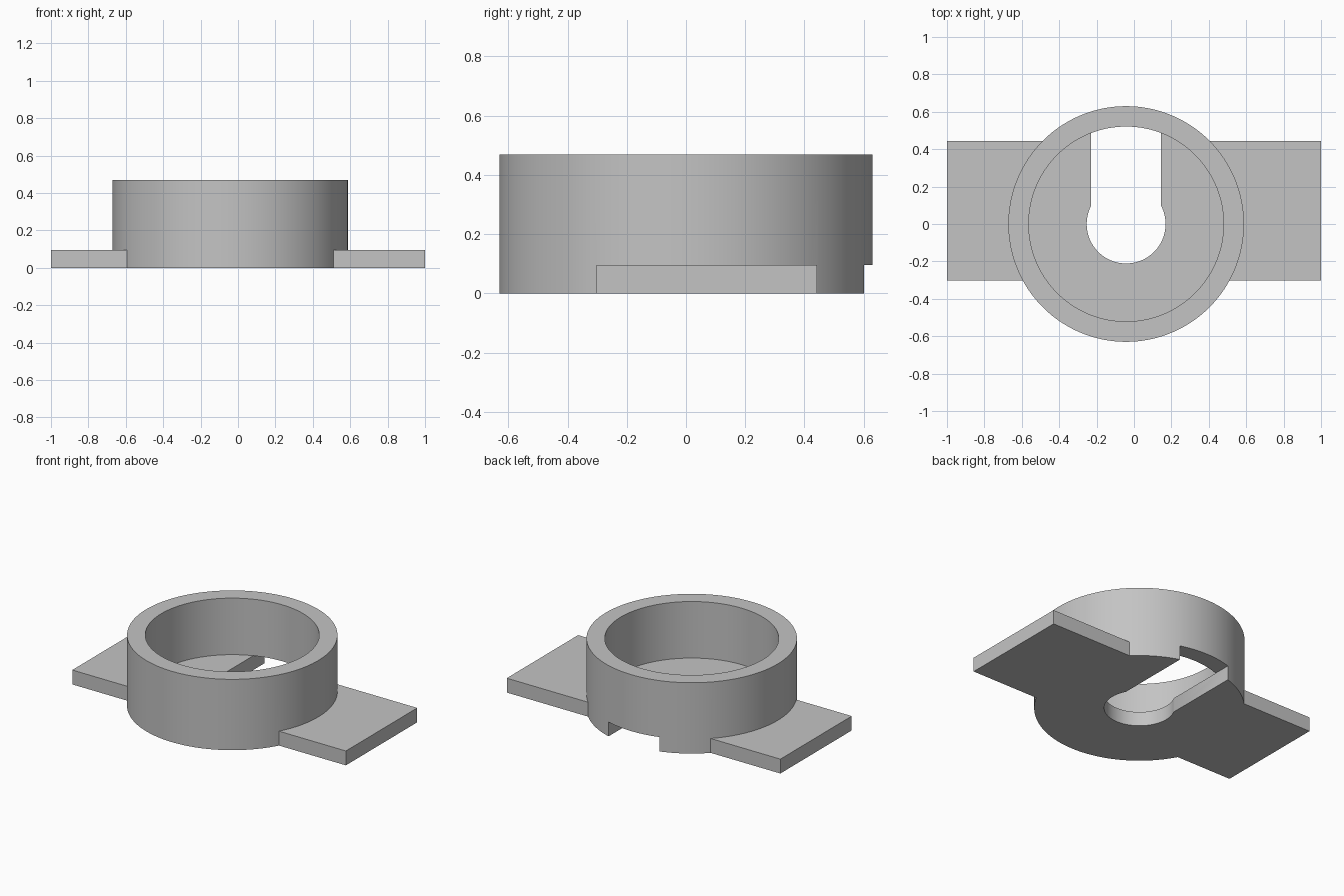
import bpy, bmesh
from mathutils import Matrix, Vector

CENTRE_X = -0.042      # axis of the round housing
HEIGHT = 0.468
FLOOR = 0.095          # thickness of floor and mounting plate
SIDES = 128

cube = bpy.data.objects.get("Cube")
if cube:
    bpy.data.objects.remove(cube, do_unlink=True)

grey = bpy.data.materials.new("plain_grey")
grey.use_nodes = True
grey.diffuse_color = (0.55, 0.55, 0.55, 1)
grey.node_tree.nodes["Principled BSDF"].inputs["Base Color"].default_value = grey.diffuse_color


def make_object(name, bm):
    mesh = bpy.data.meshes.new(name)
    bmesh.ops.recalc_face_normals(bm, faces=bm.faces)
    bm.to_mesh(mesh)
    bm.free()
    mesh.materials.append(grey)
    obj = bpy.data.objects.new(name, mesh)
    bpy.context.collection.objects.link(obj)
    return obj


def cylinder(name, radius, bottom, top):
    bm = bmesh.new()
    place = Matrix.Translation((CENTRE_X, 0, (bottom + top) / 2))
    bmesh.ops.create_cone(bm, cap_ends=True, segments=SIDES, radius1=radius,
                          radius2=radius, depth=top - bottom, matrix=place)
    return make_object(name, bm)


def box(name, low, high):
    low, high = Vector(low), Vector(high)
    bm = bmesh.new()
    place = Matrix.Translation((low + high) / 2) @ Matrix.Diagonal((*(high - low), 1))
    bmesh.ops.create_cube(bm, size=1, matrix=place)
    return make_object(name, bm)


def combine(target, tool, operation):
    tool.hide_render = True
    mod = target.modifiers.new(tool.name, "BOOLEAN")
    mod.operation = operation
    mod.solver = "EXACT"
    mod.object = tool
    bpy.context.view_layer.objects.active = target
    bpy.ops.object.modifier_apply(modifier=mod.name)
    bpy.data.objects.remove(tool, do_unlink=True)


# Round housing with a flat mounting plate through its base
housing = cylinder("round_housing", 0.63, 0, HEIGHT)
plate = box("mounting_plate", (-1, -0.302, 0), (1, 0.443, FLOOR))
combine(housing, plate, "UNION")

# Keyhole in the floor: round hole and slot running out under the back wall
slot = box("slot_cutter", (CENTRE_X - 0.187, 0, -0.1), (CENTRE_X + 0.187, 0.8, FLOOR))
combine(housing, slot, "DIFFERENCE")
combine(housing, cylinder("hole_cutter", 0.211, -0.1, 0.2), "DIFFERENCE")

# Open cavity above the floor
combine(housing, cylinder("cavity_cutter", 0.521, FLOOR - 0.0005, 0.6), "DIFFERENCE")

# Smooth curved walls, crisp edges
bpy.ops.object.select_all(action="DESELECT")
housing.select_set(True)
bpy.context.view_layer.objects.active = housing
bpy.ops.object.shade_smooth_by_angle(angle=0.5)
